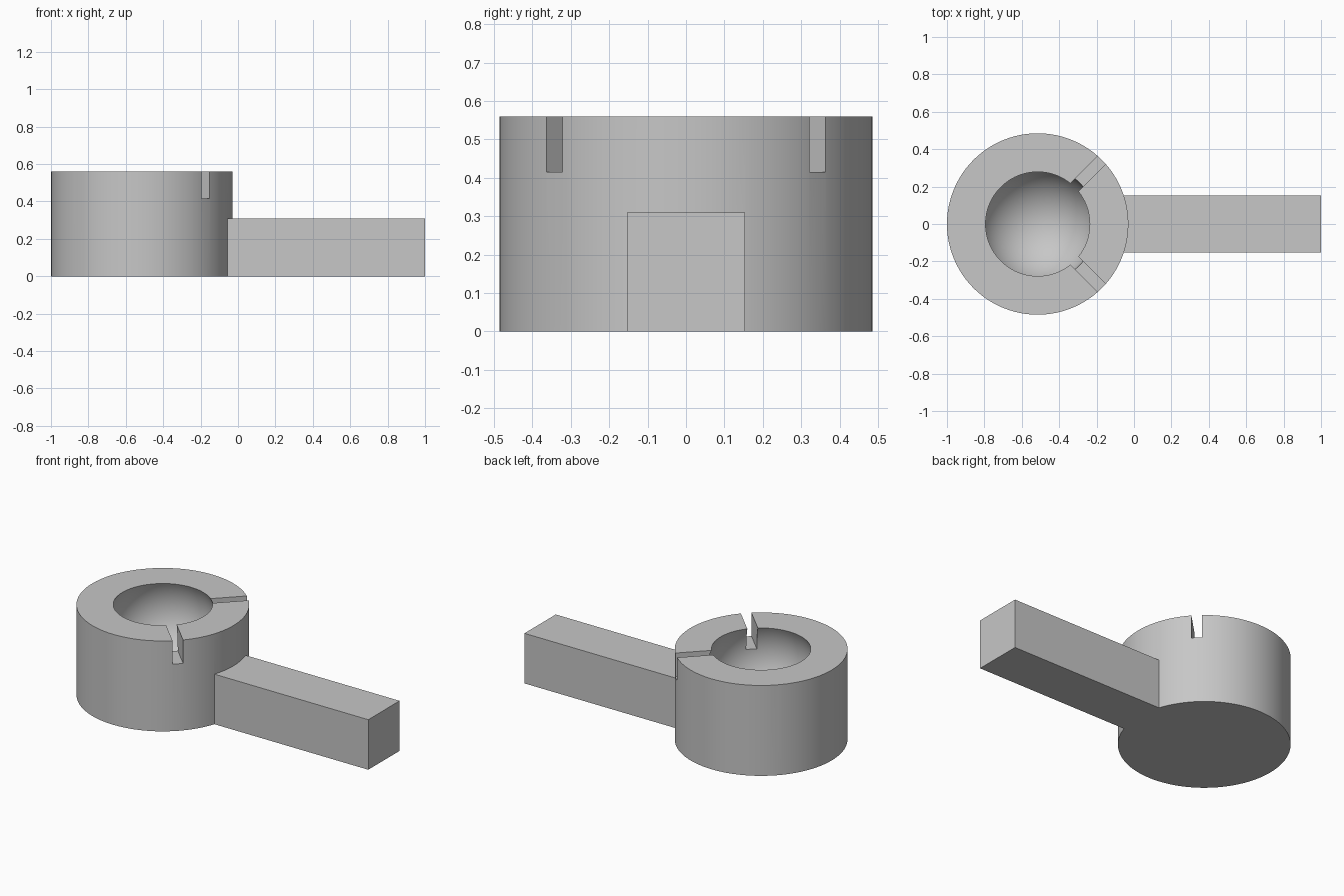
import bpy, bmesh, math
from mathutils import Matrix, Vector

cube = bpy.data.objects.get("Cube")
if cube:
    bpy.data.objects.remove(cube, do_unlink=True)

CENTRE_X, RADIUS, HEIGHT = -0.515, 0.485, 0.56
BALL_R, BALL_Z = 0.314, 0.415
SLOT_WIDTH, SLOT_FLOOR = 0.06, 0.415
ARM_HALF, ARM_TOP = 0.153, 0.31

grey = bpy.data.materials.new("plain grey")
grey.use_nodes = True
colour = (0.57, 0.57, 0.57, 1)
grey.diffuse_color = colour
grey.node_tree.nodes["Principled BSDF"].inputs["Base Color"].default_value = colour


def add_object(name, bm):
    bmesh.ops.recalc_face_normals(bm, faces=bm.faces)
    mesh = bpy.data.meshes.new(name)
    bm.to_mesh(mesh)
    bm.free()
    mesh.materials.append(grey)
    ob = bpy.data.objects.new(name, mesh)
    bpy.context.collection.objects.link(ob)
    return ob


def box(name, low, high, turn=0, origin=(0, 0, 0)):
    low, high = Vector(low), Vector(high)
    bm = bmesh.new()
    bmesh.ops.create_cube(bm, size=1)
    bm.transform(Matrix.Translation(origin) @ Matrix.Rotation(turn, 4, "Z")
                 @ Matrix.Translation((low + high) / 2)
                 @ Matrix.Diagonal((*(high - low), 1)))
    return add_object(name, bm)


def lathe(name, profile, x, steps=96):
    bm = bmesh.new()
    verts = [bm.verts.new((r, 0, z)) for r, z in profile]
    edges = [bm.edges.new(pair) for pair in zip(verts, verts[1:])]
    bmesh.ops.spin(bm, geom=verts + edges, cent=(0, 0, 0), axis=(0, 0, 1),
                   angle=math.tau, steps=steps)
    bmesh.ops.remove_doubles(bm, verts=bm.verts, dist=1e-5)
    bmesh.ops.dissolve_degenerate(bm, edges=bm.edges, dist=1e-6)
    bm.transform(Matrix.Translation((x, 0, 0)))
    return add_object(name, bm)


def boolean(target, tool, operation):
    mod = target.modifiers.new(operation.lower(), "BOOLEAN")
    mod.operation, mod.solver, mod.object = operation, "EXACT", tool
    bpy.context.view_layer.objects.active = target
    bpy.ops.object.modifier_apply(modifier=mod.name)
    bpy.data.objects.remove(tool, do_unlink=True)


# Round body with a ball-shaped bowl that narrows again at the rim
rim_angle = math.asin((HEIGHT - BALL_Z) / BALL_R)
rings = 32
profile = [(0, 0), (RADIUS, 0), (RADIUS, HEIGHT)]
for i in range(rings):
    a = rim_angle - (rim_angle + math.pi / 2) * i / rings
    profile.append((BALL_R * math.cos(a), BALL_Z + BALL_R * math.sin(a)))
profile.append((0, BALL_Z - BALL_R))
socket = lathe("socket_with_arm", profile, CENTRE_X)

# Four diagonal slots through the rim
for k in range(4):
    slot = box("slot_cutter", (0.2, -SLOT_WIDTH / 2, SLOT_FLOOR), (0.6, SLOT_WIDTH / 2, 0.7),
               math.radians(45 + 90 * k), (CENTRE_X, 0, 0))
    boolean(socket, slot, "DIFFERENCE")

# Square arm, joined flush with the base
arm = box("arm", (-0.12, -ARM_HALF, 0), (1, ARM_HALF, ARM_TOP))
boolean(socket, arm, "UNION")

# Smooth round walls, sharp edges
bpy.ops.object.select_all(action="DESELECT")
socket.select_set(True)
bpy.context.view_layer.objects.active = socket
bpy.ops.object.shade_smooth_by_angle(angle=math.radians(30))
